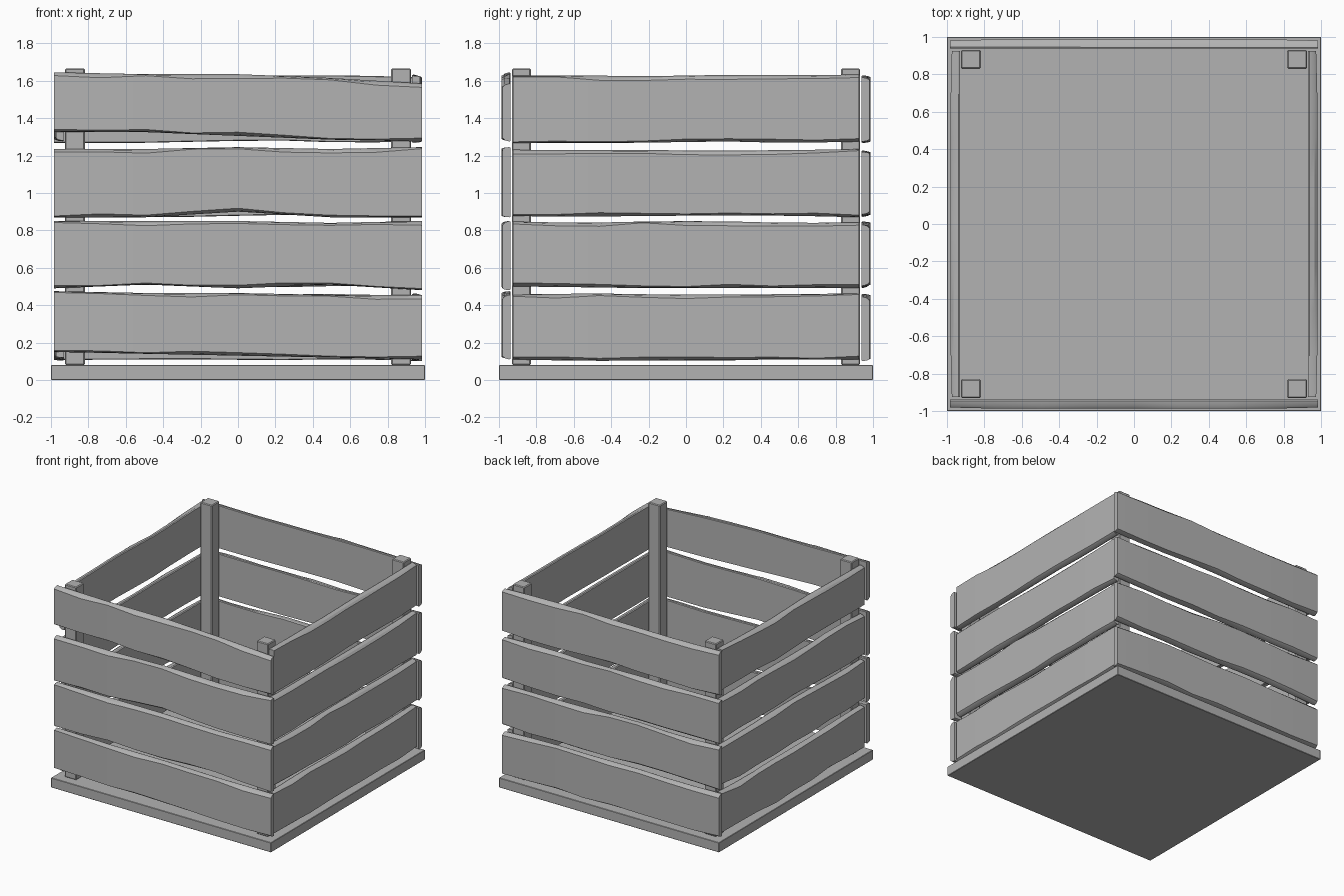
import bpy, bmesh, random
from mathutils import Matrix, Vector
from math import pi

if "Cube" in bpy.data.objects:
    bpy.data.objects.remove(bpy.data.objects["Cube"])

random.seed(4)
wood = bpy.data.materials.new("plain_grey")
wood.use_nodes = True
GREY = (0.45, 0.45, 0.45, 1)
wood.diffuse_color = GREY
wood.node_tree.nodes["Principled BSDF"].inputs["Base Color"].default_value = GREY


def finish(name, bm):
    bmesh.ops.recalc_face_normals(bm, faces=bm.faces)
    mesh = bpy.data.meshes.new(name)
    bm.to_mesh(mesh)
    bm.free()
    mesh.materials.append(wood)
    obj = bpy.data.objects.new(name, mesh)
    bpy.context.collection.objects.link(obj)
    bpy.ops.object.select_all(action="DESELECT")
    obj.select_set(True)
    bpy.context.view_layer.objects.active = obj
    return obj


def box(name, low, high, bevel):
    low, high = Vector(low), Vector(high)
    bm = bmesh.new()
    bmesh.ops.create_cube(bm, size=1)
    bmesh.ops.scale(bm, vec=high - low, verts=bm.verts)
    bmesh.ops.translate(bm, vec=(low + high) / 2, verts=bm.verts)
    bmesh.ops.bevel(bm, geom=bm.edges[:], offset=bevel, segments=1, affect="EDGES")
    return finish(name, bm)


def sample(values, t):
    """Read a list of evenly spaced values with linear blending."""
    p = t * (len(values) - 1)
    i = min(int(p), len(values) - 2)
    return values[i] + (values[i + 1] - values[i]) * (p - i)


def plank(name, half, bottom, top, depth, thick, angle):
    """Worn board: a chamfered section swept along wavy edges, then turned to its side."""
    bm = bmesh.new()
    rings = []
    steps = 8
    for i in range(steps + 1):
        t = i / steps
        x = half * (2 * t - 1)
        lo, hi = sample(bottom, t), sample(top, t)
        wear_lo, wear_hi = random.uniform(0.005, 0.02), random.uniform(0.005, 0.025)
        end = 0.006 if i in (0, steps) else 0
        out, inn = -depth - thick + end, -depth
        section = [(inn, lo + 0.004), (inn, hi - 0.004), (inn - 0.008, hi),
                   (out + 0.014, hi - wear_hi / 3), (out, hi - wear_hi),
                   (out, lo + wear_lo), (out + 0.014, lo + wear_lo / 3), (inn - 0.008, lo)]
        rings.append([bm.verts.new((x, y, z)) for y, z in section])
    for a, b in zip(rings, rings[1:]):
        for k in range(len(a)):
            n = (k + 1) % len(a)
            bm.faces.new((a[k], a[n], b[n], b[k]))
    bm.faces.new(rings[0])
    bm.faces.new(rings[-1])
    bmesh.ops.rotate(bm, cent=(0, 0, 0), matrix=Matrix.Rotation(angle, 3, "Z"), verts=bm.verts)
    finish(name, bm)
    bpy.ops.object.shade_smooth_by_angle(angle=pi / 6)


# Floor and corner posts
box("floor_panel", (-1, -1, 0), (1, 1, 0.08), 0.003)
for sx, side in ((-1, "right"), (1, "left")):
    for sy, end in ((-1, "front"), (1, "back")):
        x, y = sx * 0.872, sy * 0.88
        box(f"{end}_{side}_post", (x - 0.053, y - 0.05, 0.08), (x + 0.053, y + 0.05, 1.665), 0.006)

# Edge wear of the front boards: bottom and top offsets along the length
FRONT = [
    ([0.05, 0.04, 0.03, 0.02, 0.01], [0.01, 0, 0, -0.01, -0.01]),
    ([0, 0.02, 0, 0.02, -0.01], [0, 0, 0, -0.01, 0]),
    ([0, 0, 0.03, 0, 0], [0, 0, 0.01, 0, 0.01]),
    ([0.06, 0.06, 0.04, 0.02, 0.01], [0.01, 0, 0, -0.02, -0.05]),
]
ROWS = [(0.1, 0.465), (0.49, 0.85), (0.87, 1.235), (1.265, 1.635)]


def wander(spread, sign):
    return [sign * random.uniform(0, spread) for _ in range(6)]


# Four boards on each side
for r, (z0, z1) in enumerate(ROWS):
    low, high = FRONT[r]
    plank(f"front_board_{r}", 0.985, [z0 + v for v in low], [z1 + v for v in high], 0.937, 0.05, 0)
    for side, half, depth, angle, spread in (("left", 0.925, 0.93, pi / 2, 0.012),
                                             ("back", 0.985, 0.937, pi, 0.02),
                                             ("right", 0.925, 0.93, -pi / 2, 0.025)):
        plank(f"{side}_board_{r}", half, [z0 + v for v in wander(spread, 1)],
              [z1 + v for v in wander(spread, -1)], depth, 0.05, angle)
